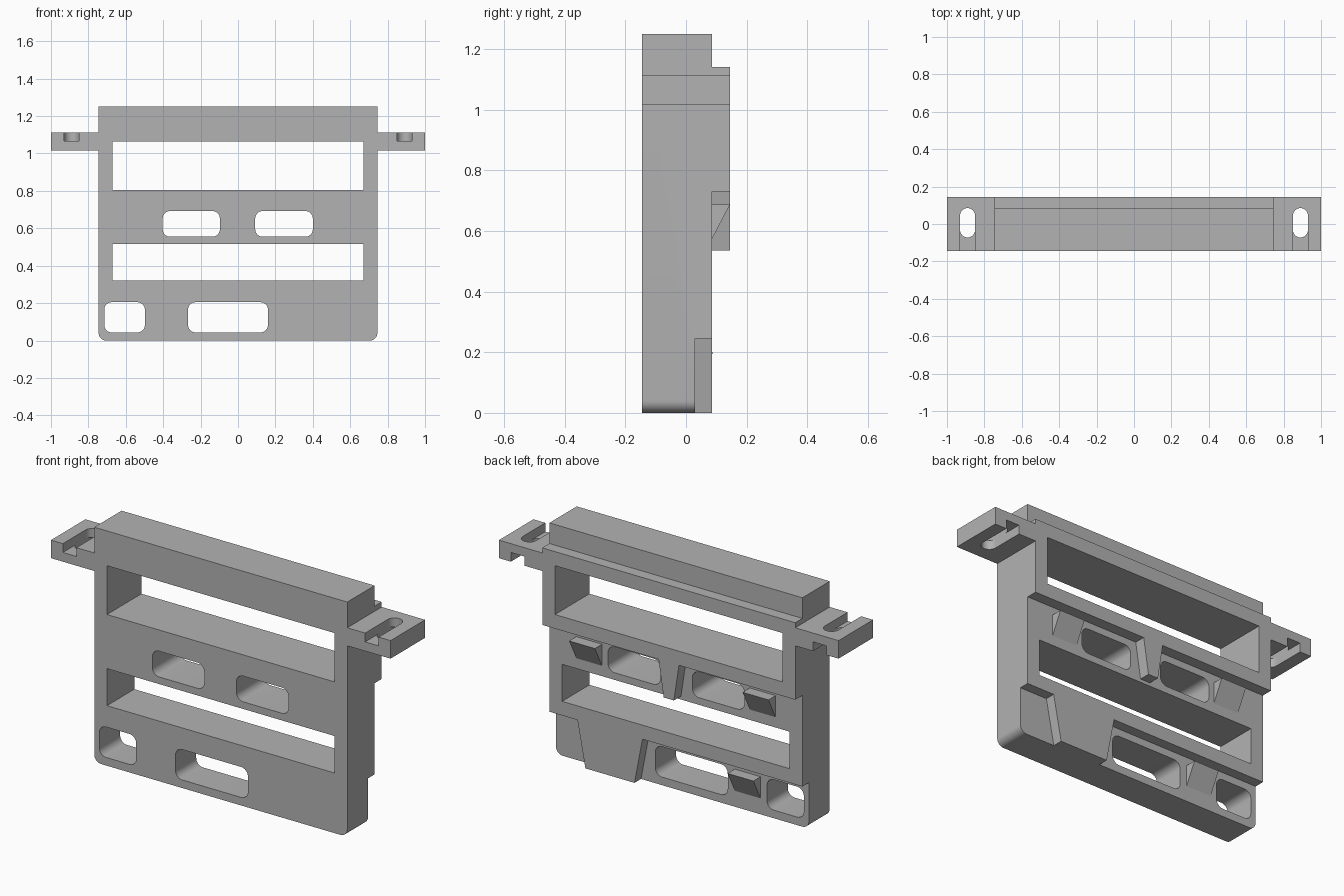
import bpy, bmesh
from math import pi, cos, sin, radians

if "Cube" in bpy.data.objects:
    bpy.data.objects.remove(bpy.data.objects["Cube"])

grey = bpy.data.materials.new("plain grey")
grey.use_nodes = True
colour = (0.45, 0.45, 0.45, 1)
grey.diffuse_color = colour
grey.node_tree.nodes["Principled BSDF"].inputs["Base Color"].default_value = colour

FRONT, BACK = -0.145, 0.145   # overall depth
MID, LOW = 0.085, 0.03        # stepped rear surfaces
HALF = 0.745                  # half width of the frame


def prism(name, outline, start, end, axis="y"):
    """Extrude a 2D outline along one axis."""
    place = {"x": lambda a, b, t: (t, a, b),
             "y": lambda a, b, t: (a, t, b),
             "z": lambda a, b, t: (a, b, t)}[axis]
    bm = bmesh.new()
    base = bm.faces.new([bm.verts.new(place(a, b, start)) for a, b in outline])
    grown = bmesh.ops.extrude_face_region(bm, geom=[base])["geom"]
    shift = place(0, 0, end - start)
    bmesh.ops.translate(bm, vec=shift, verts=[v for v in grown if isinstance(v, bmesh.types.BMVert)])
    bmesh.ops.recalc_face_normals(bm, faces=bm.faces)
    mesh = bpy.data.meshes.new(name)
    bm.to_mesh(mesh)
    bm.free()
    mesh.materials.append(grey)
    obj = bpy.data.objects.new(name, mesh)
    bpy.context.scene.collection.objects.link(obj)
    return obj


def rounded(a0, a1, b0, b1, low, high=None, steps=8):
    """Rectangle with its lower and upper corners rounded."""
    high = low if high is None else high
    points = []
    for a, b, sa, sb, r, turn in ((a1, b0, -1, 1, low, -pi / 2), (a1, b1, -1, -1, high, 0),
                                  (a0, b1, 1, -1, high, pi / 2), (a0, b0, 1, 1, low, pi)):
        if r == 0:
            points.append((a, b))
            continue
        for i in range(steps + 1):
            angle = turn + pi / 2 * i / steps
            points.append((a + sa * r + r * cos(angle), b + sb * r + r * sin(angle)))
    return points


def activate(obj):
    bpy.ops.object.select_all(action="DESELECT")
    obj.select_set(True)
    bpy.context.view_layer.objects.active = obj


def cut(target, cutter):
    cutter.hide_render = True
    activate(target)
    mod = target.modifiers.new("cut", "BOOLEAN")
    mod.operation, mod.solver, mod.object = "DIFFERENCE", "EXACT", cutter
    bpy.ops.object.modifier_apply(modifier=mod.name)
    bpy.data.objects.remove(cutter)


def below_with_tooth(top, tip, outer_left, outer_right, inset):
    """Area under a ledge, leaving a tapered tooth hanging from it."""
    return [(-1, -1), (-1, top), (outer_left, top), (outer_left + inset, tip),
            (outer_right - inset, tip), (outer_right, top), (1, top), (1, -1)]


# Frame with rounded bottom corners
frame = prism("frame", rounded(-HALF, HALF, 0, 1.25, 0.04, 0), FRONT, BACK)

# Rear steps, each with a hanging tooth
cut(frame, prism("cut_top", rounded(-1, 1, 1.14, 1.5, 0), MID, 0.5))
cut(frame, prism("cut_middle", below_with_tooth(0.73, 0.535, -0.06, 0.06, 0.03), MID, 0.5))
low_area = [(-1, -1), (-1, 0.245), (0.197, 0.245), (0.245, -0.005), (0.245, -1)]
cut(frame, prism("cut_low_right", low_area, LOW, 0.5))
low_area = [(1, -1), (1, 0.245), (0.58, 0.245), (0.532, -0.005), (0.532, -1)]
cut(frame, prism("cut_low_left", low_area, LOW, 0.5))

# Square windows and rounded openings
for x0, x1, z0, z1, r in ((-0.67, 0.67, 0.805, 1.065, 0), (-0.67, 0.67, 0.32, 0.517, 0),
                          (-0.403, -0.097, 0.555, 0.692, 0.04), (0.092, 0.4, 0.555, 0.692, 0.04),
                          (-0.715, -0.498, 0.043, 0.205, 0.04), (-0.267, 0.16, 0.043, 0.205, 0.04)):
    cut(frame, prism("cut_window", rounded(x0, x1, z0, z1, r), -0.5, 0.5))


# Wedge catches on the rear
def catch(name, x0, x1, surface, top):
    outline = [(surface - 0.01, top), (surface + 0.06, top),
               (surface, top - 0.115), (surface - 0.01, top - 0.115)]
    return prism(name, outline, x0, x1, "x")


catch("upper_right_catch", -0.587, -0.435, MID, 0.687)
catch("upper_left_catch", 0.435, 0.587, MID, 0.687)
catch("lower_catch", -0.46, -0.308, LOW, 0.2)

# Mounting ears with a slot, open above at the front and below at the back
for side, name in ((-1, "right_ear"), (1, "left_ear")):
    x0, x1 = sorted((side * HALF, side * 1.0))
    ear = prism(name, rounded(x0, x1, FRONT, BACK, 0), 1.017, 1.113, "z")
    s0, s1 = sorted((side * 0.85, side * 0.93))
    cut(ear, prism("cut_slot", rounded(s0, s1, -0.072, 0.085, 0.0399), 0.9, 1.3, "z"))
    cut(ear, prism("cut_front_groove", rounded(s0, s1, -0.5, 0.01, 0), 1.066, 1.3, "z"))
    cut(ear, prism("cut_back_groove", rounded(s0, s1, 0.01, 0.5, 0), 0.9, 1.066, "z"))
    activate(ear)
    bpy.ops.object.shade_smooth_by_angle(angle=radians(30))

activate(frame)
bpy.ops.object.shade_smooth_by_angle(angle=radians(30))
